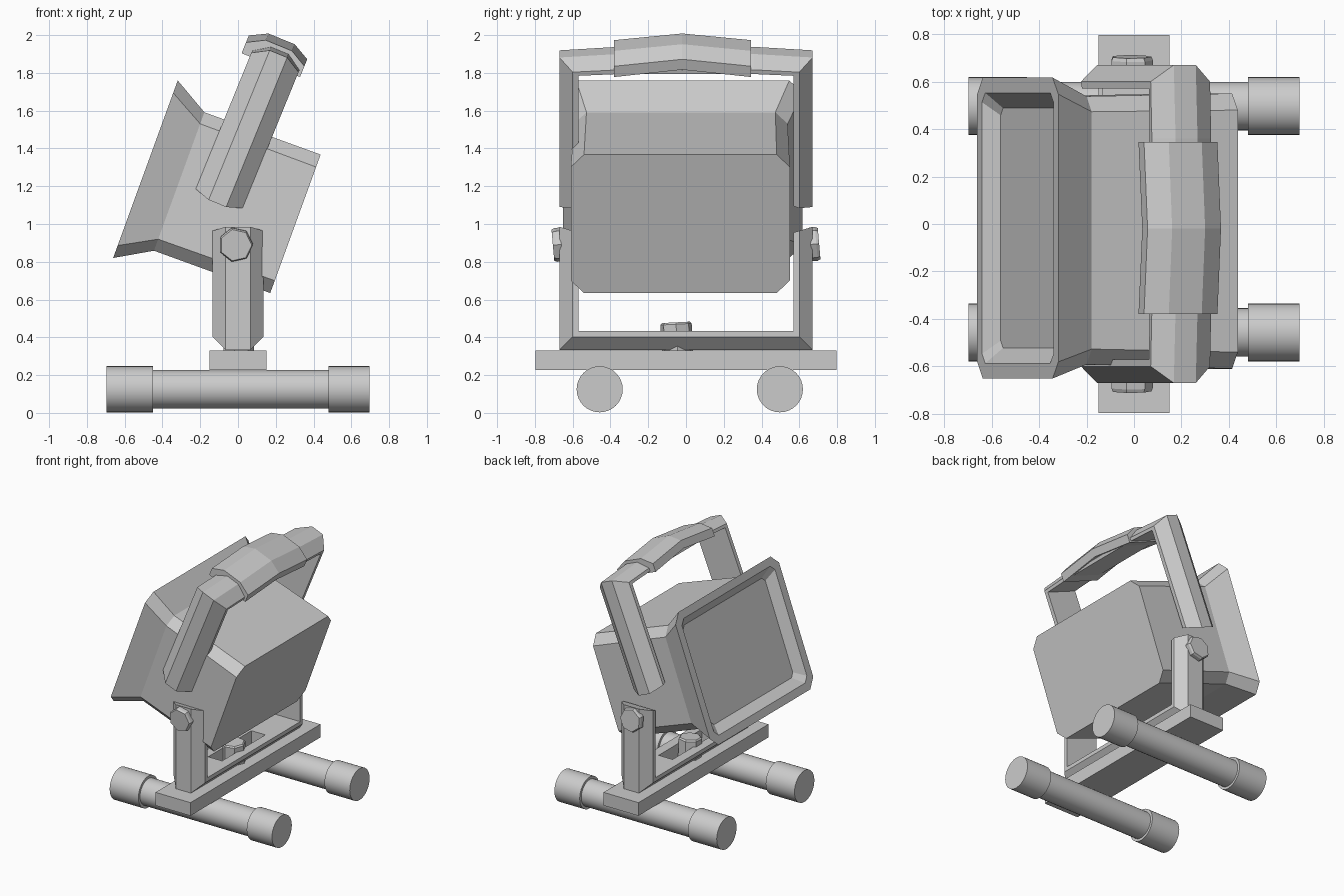
import bpy, bmesh
from math import radians, sin, cos, pi
from mathutils import Matrix, Vector

if "Cube" in bpy.data.objects:
    bpy.data.objects.remove(bpy.data.objects["Cube"])


def loft(name, rings):
    """Skin equal-sized rings of points and cap both ends."""
    bm = bmesh.new()
    loops = [[bm.verts.new(p) for p in ring] for ring in rings]
    n = len(loops[0])
    for a, b in zip(loops, loops[1:]):
        for i in range(n):
            j = (i + 1) % n
            bm.faces.new((a[i], a[j], b[j], b[i]))
    bm.faces.new(loops[0])
    bm.faces.new(loops[-1])
    bmesh.ops.recalc_face_normals(bm, faces=bm.faces)
    me = bpy.data.meshes.new(name)
    bm.to_mesh(me)
    bm.free()
    ob = bpy.data.objects.new(name, me)
    bpy.context.collection.objects.link(ob)
    return ob


def box(name, lo, hi):
    rings = [[(lo[0], lo[1], z), (hi[0], lo[1], z), (hi[0], hi[1], z), (lo[0], hi[1], z)]
             for z in (lo[2], hi[2])]
    return loft(name, rings)


def turned(name, profile, matrix, sides):
    """Lathe (radius, height) pairs around z, then place with matrix."""
    return loft(name, [[matrix @ Vector((r * cos(2 * pi * i / sides), r * sin(2 * pi * i / sides), h))
                        for i in range(sides)] for r, h in profile])


def strap(name, half, flat, edge, stations, frame):
    """Sweep a flat-backed, chamfered bar; station = base y, w and outward dy, dw."""
    section = [(-half, 0), (-half, edge), (-flat, .1), (flat, .1), (half, edge), (half, 0)]
    return loft(name, [[frame(a, y + dy * o, w + dw * o) for a, o in section]
                       for y, w, dy, dw in stations])


def mirrored(stations):
    return stations + [(-y, w, -dy, dw) for y, w, dy, dw in reversed(stations)]


# Lamp housing with recessed front panel, tilted back 20 degrees
t = radians(20)


def head_ring(d, hw, hh, c, yc):
    pts = []
    for u, v in [(-hw + c, -hh), (hw - c, -hh), (hw, -hh + c), (hw, hh - c),
                 (hw - c, hh), (-hw + c, hh), (-hw, hh - c), (-hw, -hh + c)]:
        pts.append((-.49 + d * cos(t) + v * sin(t), u + yc, 1.29 - d * sin(t) + v * cos(t)))
    return pts


loft("lamp_housing", [head_ring(.06, .505, .375, .03, -.017),
                      head_ring(0, .57, .44, .04, -.017),
                      head_ring(0, .634, .5, .07, -.017),
                      head_ring(.19, .565, .39, .065, -.027),
                      head_ring(.845, .58, .39, .07, -.03)])

# Carrying handle, leaning backwards
P, W = (.926, -.378), (.378, .926)


def handle_frame(centre):
    return lambda a, y, w: ((centre + a) * P[0] + w * W[0], y, (centre + a) * P[1] + w * W[1])


strap("handle", .135, .05, .03,
      mirrored([(-.57, 1.025, -1, -.4), (-.57, 1.77, -1, .7), (-.36, 1.78, 0, .8)]),
      handle_frame(-.52))
strap("handle_grip", .167, .075, .055,
      [(-.38, 1.77, 0, 1.12), (-.02, 1.812, 0, 1.08), (.345, 1.77, 0, 1.12)],
      handle_frame(-.535))

# U-shaped yoke with a slot in its floor
yoke = strap("yoke", .135, .065, .03,
             mirrored([(-.57, .955, -1, .3), (-.57, .433, -1, -1)]),
             lambda a, y, w: (a, y, w))
slot = box("slot_cutter", (-.06, -.28, .3), (.06, .25, .6))
slot.hide_render = True
slot.hide_set(True)
cut = yoke.modifiers.new("slot", 'BOOLEAN')
cut.operation = 'DIFFERENCE'
cut.object = slot

# Pivot bolts and floor nut
for side, label in ((-1, "front"), (1, "back")):
    m = (Matrix.Translation((-.012, side * .66, .892))
         @ Matrix.Rotation(-side * pi / 2 + radians(5), 4, 'X'))
    turned("pivot_bolt_" + label, [(.092, 0), (.092, .03), (.085, .045)], m, 7)
turned("floor_nut", [(.085, .32), (.085, .47), (.075, .48)],
       Matrix.Translation((0, -.028, 0)) @ Matrix.Rotation(radians(3), 4, 'X'), 7)

# Base plate
box("base_plate", (-.15, -.797, .228), (.15, .797, .33))

# Tubular feet with end caps
for y, label in ((-.457, "front"), (.497, "back")):
    m = Matrix.Translation((0, y, .125)) @ Matrix.Rotation(pi / 2, 4, 'Y')
    parts = [turned("foot_tube_" + label, [(.102, -.6), (.102, .6)], m, 32),
             turned("foot_cap_left_" + label, [(.122, -.697), (.122, -.45)], m, 32),
             turned("foot_cap_right_" + label, [(.122, .48), (.122, .697)], m, 32)]
    for ob in parts:
        bpy.ops.object.select_all(action='DESELECT')
        ob.select_set(True)
        bpy.context.view_layer.objects.active = ob
        bpy.ops.object.shade_smooth_by_angle(angle=radians(30))
